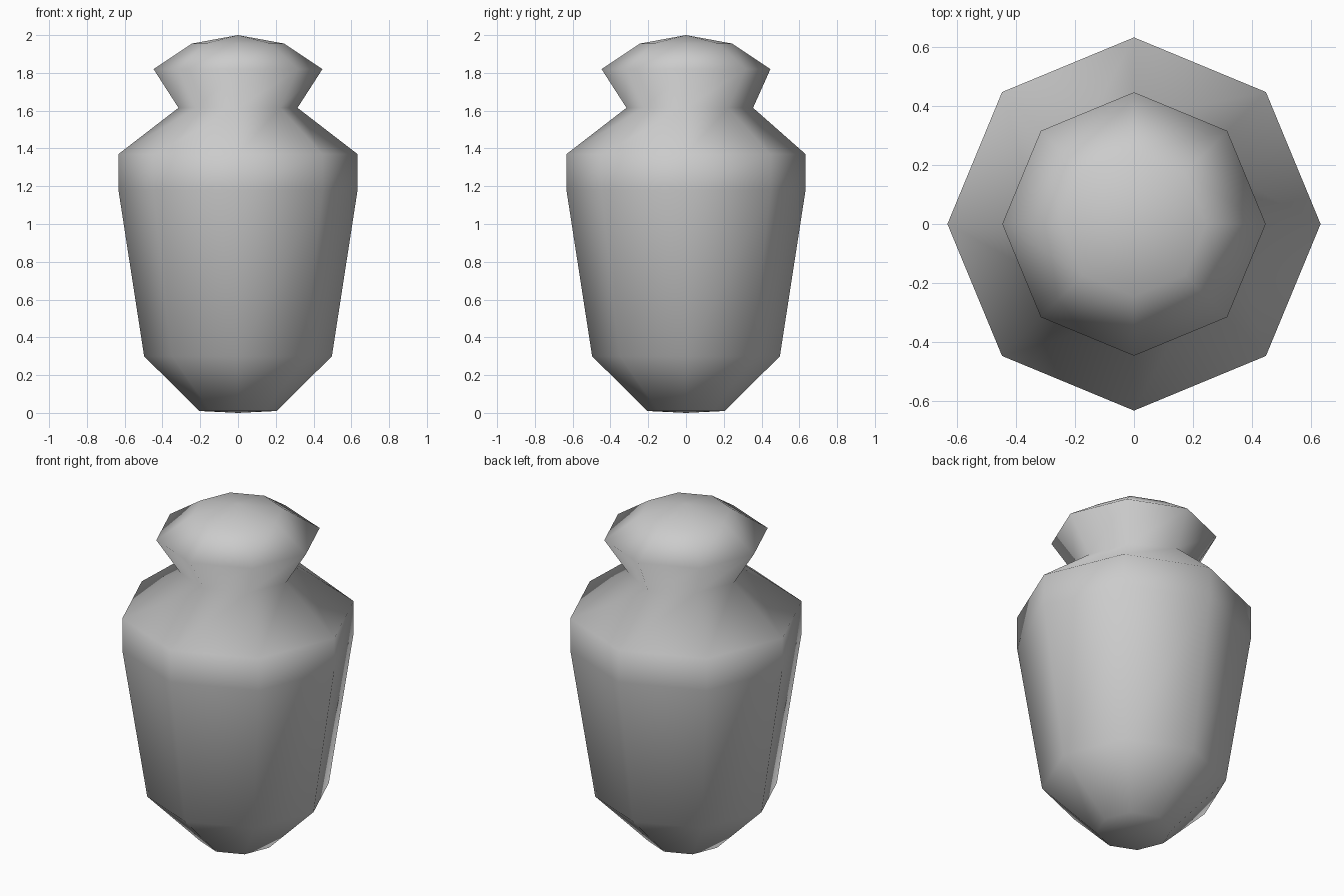
import bpy
import bmesh
from math import cos, sin, pi

cube = bpy.data.objects.get("Cube")
if cube:
    bpy.data.objects.remove(cube, do_unlink=True)

SIDES = 8

# Plain grey clay
grey = bpy.data.materials.new("grey_clay")
grey.use_nodes = True
colour = (0.6, 0.6, 0.6, 1)
grey.diffuse_color = colour
bsdf = grey.node_tree.nodes["Principled BSDF"]
bsdf.inputs["Base Color"].default_value = colour
bsdf.inputs["Roughness"].default_value = 0.8

# Radius and height of each ring, from foot to lid
profile = [(0.205, 0.01), (0.497, 0.3), (0.633, 1.18), (0.633, 1.37),
           (0.315, 1.615), (0.447, 1.82), (0.245, 1.955)]
NECK = 4

bm = bmesh.new()
rings = [[bm.verts.new((r * cos(2 * pi * i / SIDES), r * sin(2 * pi * i / SIDES), z))
          for i in range(SIDES)] for r, z in profile]

# The neck bulges slightly at the back
rings[NECK][SIDES // 4].co.y = 0.355

# Walls
for low, high in zip(rings, rings[1:]):
    for i in range(SIDES):
        j = (i + 1) % SIDES
        bm.faces.new((low[i], low[j], high[j], high[i]))

# Shallow pointed foot and lid
for ring, z in ((rings[0], 0), (rings[-1], 2)):
    tip = bm.verts.new((0, 0, z))
    for i in range(SIDES):
        bm.faces.new((ring[i], ring[(i + 1) % SIDES], tip))

bmesh.ops.recalc_face_normals(bm, faces=bm.faces)
for face in bm.faces:
    face.smooth = True

mesh = bpy.data.meshes.new("vase")
bm.to_mesh(mesh)
bm.free()
mesh.materials.append(grey)
vase = bpy.data.objects.new("vase", mesh)
bpy.context.collection.objects.link(vase)
